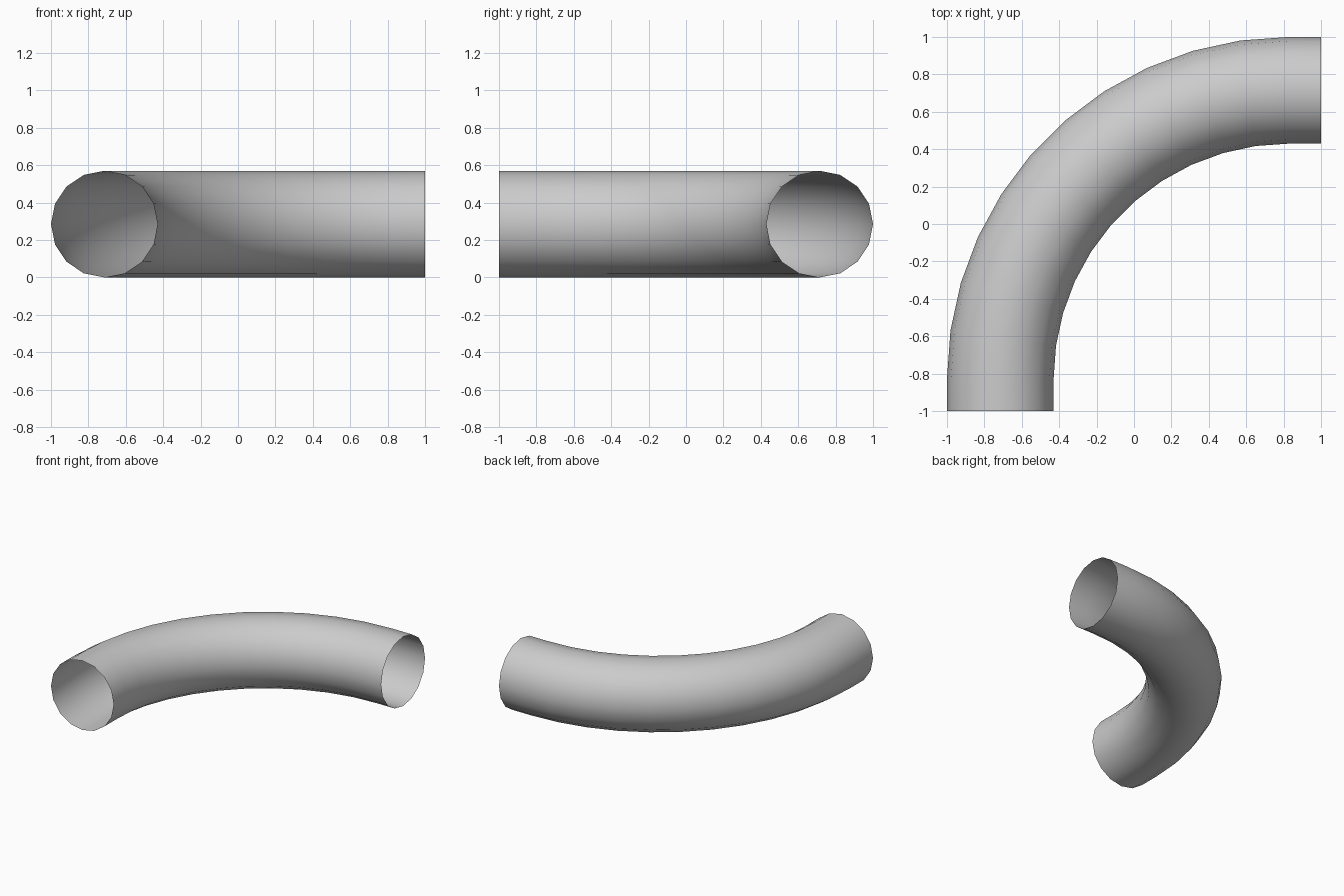
import bpy, bmesh
from math import sin, cos, pi

if "Cube" in bpy.data.objects:
    bpy.data.objects.remove(bpy.data.objects["Cube"])

SIDES, STEPS = 16, 11       # tube sides, bend segments
R = 0.285                   # tube radius
C = 0.83                    # bend centre is (C, -C)
BEND = 1 + C - R            # centreline bend radius

# Path stations: (x, y, heading) for straight end, 90 degree bend, straight end
path = [(-1 + R, -1, 0)]
for i in range(STEPS + 1):
    a = i / STEPS * pi / 2
    path.append((C - BEND * cos(a), -C + BEND * sin(a), a))
path.append((1, 1 - R, pi / 2))

# Open pipe: sweep a ring along the path
bm = bmesh.new()
rings = []
for x, y, a in path:
    ring = []
    for k in range(SIDES):
        t = 2 * pi * k / SIDES
        out = R * cos(t)
        ring.append(bm.verts.new((x - out * cos(a), y + out * sin(a), R + R * sin(t))))
    rings.append(ring)
for r0, r1 in zip(rings, rings[1:]):
    for k in range(SIDES):
        n = (k + 1) % SIDES
        f = bm.faces.new((r0[k], r0[n], r1[n], r1[k]))
        f.smooth = True
bmesh.ops.recalc_face_normals(bm, faces=bm.faces)

# Make sure the surface faces outwards
bm.normal_update()
f = bm.faces[0]
x, y, _ = path[0]
c = f.calc_center_median()
if f.normal.x * (c.x - x) + f.normal.z * (c.z - R) < 0:
    bmesh.ops.reverse_faces(bm, faces=bm.faces)

mesh = bpy.data.meshes.new("pipe_elbow")
bm.to_mesh(mesh)
bm.free()
pipe = bpy.data.objects.new("pipe_elbow", mesh)
bpy.context.collection.objects.link(pipe)
